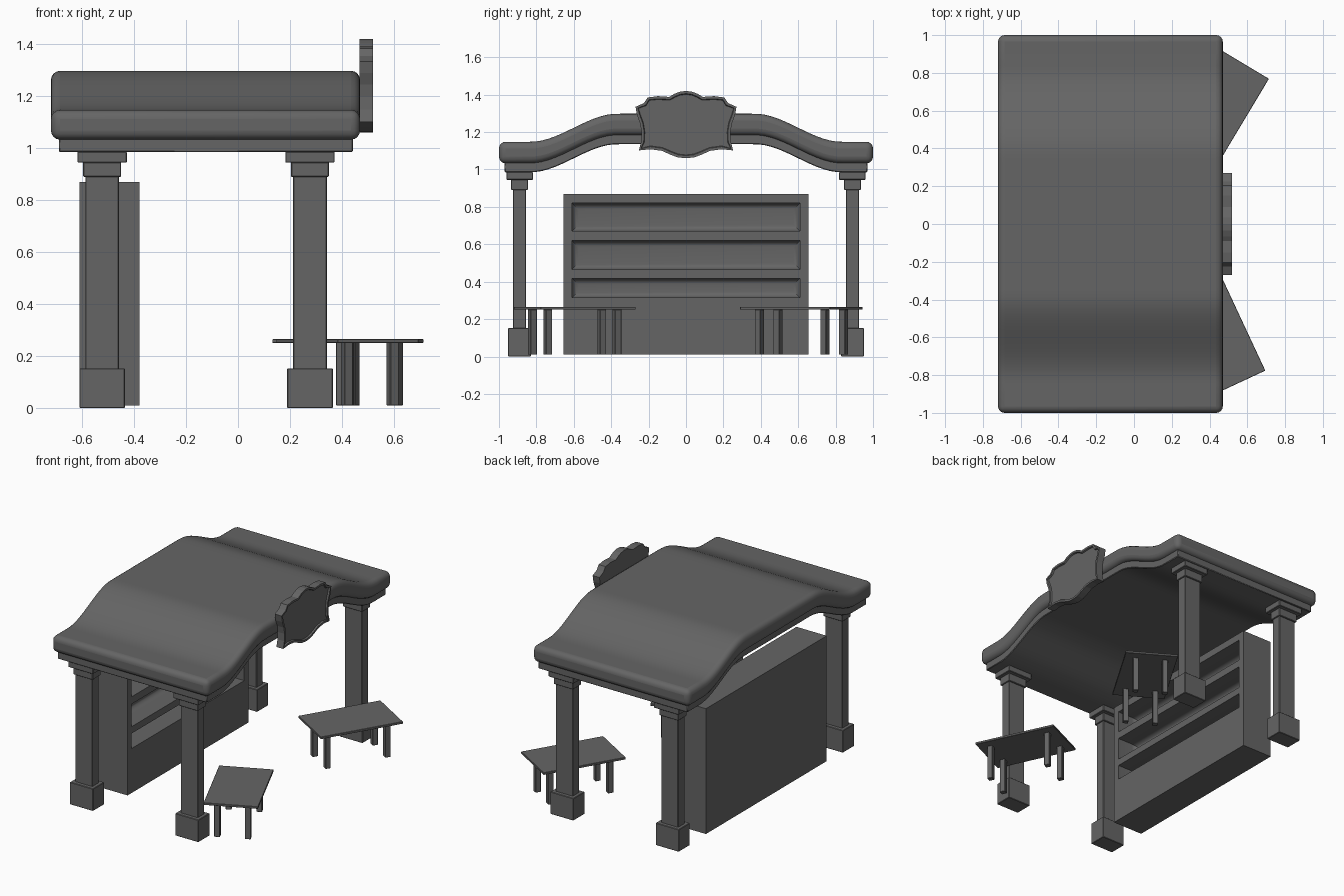
import bpy, bmesh, math
from mathutils import Matrix, Vector

if "Cube" in bpy.data.objects:
    bpy.data.objects.remove(bpy.data.objects["Cube"])

grey = bpy.data.materials.new("dark grey")
grey.diffuse_color = (0.13, 0.13, 0.13, 1)
grey.use_nodes = True
grey.node_tree.nodes["Principled BSDF"].inputs["Base Color"].default_value = grey.diffuse_color


def finish(bm, name, bevel=0, segs=1, smooth=False):
    """Turn a bmesh into a named object with optional edge rounding."""
    bmesh.ops.recalc_face_normals(bm, faces=bm.faces[:])
    me = bpy.data.meshes.new(name)
    bm.to_mesh(me)
    bm.free()
    me.materials.append(grey)
    ob = bpy.data.objects.new(name, me)
    bpy.context.collection.objects.link(ob)
    if bevel:
        m = ob.modifiers.new("rounding", 'BEVEL')
        m.width, m.segments = bevel, segs
        m.limit_method, m.angle_limit = 'ANGLE', math.radians(50)
    if smooth:
        bpy.ops.object.select_all(action='DESELECT')
        ob.select_set(True)
        bpy.context.view_layer.objects.active = ob
        bpy.ops.object.shade_smooth_by_angle(angle=math.radians(35))
    return ob


def add_box(bm, center, size):
    mat = Matrix.Translation(center) @ Matrix.Diagonal((*size, 1))
    bmesh.ops.create_cube(bm, size=1, matrix=mat)


# Arched roof: S-curve height across y, swept along x
def arch(y):
    t = min(max((0.83 - abs(y)) / 0.46, 0), 1)
    return 0.15 * t * t * (3 - 2 * t)


def arched_slab(name, x0, x1, half_y, z0, z1, bevel, segs):
    bm = bmesh.new()
    inner = [-0.84 + 1.68 * i / 48 for i in range(49)]
    rows = []
    for y in [-half_y] + inner + [half_y]:
        h = arch(y)
        rows.append([bm.verts.new((x, y, z + h))
                     for x, z in ((x0, z0), (x1, z0), (x1, z1), (x0, z1))])
    for a, b in zip(rows, rows[1:]):
        for i in range(4):
            j = (i + 1) % 4
            bm.faces.new((a[i], a[j], b[j], b[i]))
    bm.faces.new(rows[0])
    bm.faces.new(rows[-1])
    finish(bm, name, bevel, segs, True)


arched_slab("roof", -0.72, 0.47, 1.0, 1.033, 1.148, 0.035, 4)
arched_slab("roof_trim", -0.69, 0.442, 0.97, 0.985, 1.04, 0.004, 1)

# Four pillars with base and stepped capital
for xn, x in (("back", -0.523), ("front", 0.277)):
    for yn, y in (("left", -0.89), ("right", 0.89)):
        bm = bmesh.new()
        for w, d, z0, z1 in ((0.176, 0.122, 0.0, 0.153), (0.13, 0.07, 0.15, 0.9),
                             (0.146, 0.09, 0.89, 0.947), (0.19, 0.142, 0.945, 0.987)):
            add_box(bm, (x, y, (z0 + z1) / 2), (w, d, z1 - z0))
        finish(bm, f"{xn}_{yn}_pillar", 0.003)

# Shelf cabinet: front grid with three rounded recesses
bm = bmesh.new()
XF, XB, DEPTH, R = -0.38, -0.61, 0.15, 0.035
ys = [-0.655, -0.61, 0.61, 0.655]
zs = [0.01, 0.315, 0.418, 0.465, 0.62, 0.67, 0.82, 0.87]
grid = [[bm.verts.new((XF, y, z)) for y in ys] for z in zs]
for r in range(len(zs) - 1):
    for c in range(3):
        quad = [grid[r][c], grid[r][c + 1], grid[r + 1][c + 1], grid[r + 1][c]]
        if not (c == 1 and r % 2 == 1):
            bm.faces.new(quad)
            continue
        prev = quad
        for k in range(6):  # straight walls, then a quarter-round back edge
            a = math.pi / 2 * k / 5
            ins = R * (1 - math.cos(a))
            x = XF - DEPTH + R * (1 - math.sin(a))
            y0, y1, z0, z1 = ys[1] + ins, ys[2] - ins, zs[r] + ins, zs[r + 1] - ins
            ring = [bm.verts.new((x, *p)) for p in ((y0, z0), (y1, z0), (y1, z1), (y0, z1))]
            for i in range(4):
                j = (i + 1) % 4
                bm.faces.new((prev[i], prev[j], ring[j], ring[i]))
            prev = ring
        bm.faces.new(prev)
outer = [e for e in bm.edges if e.is_boundary]
ext = bmesh.ops.extrude_edge_only(bm, edges=outer)["geom"]
for v in ext:
    if isinstance(v, bmesh.types.BMVert):
        v.co.x = XB
bmesh.ops.holes_fill(bm, edges=[e for e in bm.edges if e.is_boundary], sides=0)
finish(bm, "shelf_cabinet", smooth=True)

# Blank signboard with scalloped outline and raised rim
half = [(0.0, 1.42), (0.035, 1.415), (0.065, 1.403), (0.09, 1.388), (0.15, 1.392),
        (0.205, 1.385), (0.225, 1.355), (0.27, 1.335), (0.262, 1.29), (0.245, 1.245),
        (0.238, 1.2), (0.24, 1.15), (0.252, 1.102), (0.19, 1.108), (0.13, 1.1),
        (0.085, 1.08), (0.045, 1.065), (0.0, 1.06)]
outline = half + [(-y, z) for y, z in half[-2:0:-1]]
bm = bmesh.new()
back = [bm.verts.new((0.468, y, z)) for y, z in outline]
front = [bm.verts.new((0.52, y, z)) for y, z in outline]
n = len(outline)
for i in range(n):
    j = (i + 1) % n
    bm.faces.new((back[i], back[j], front[j], front[i]))
caps = [bm.faces.new(back), bm.faces.new(front)]
bmesh.ops.recalc_face_normals(bm, faces=bm.faces[:])
bmesh.ops.inset_region(bm, faces=[caps[1]], thickness=0.014, depth=0)
bmesh.ops.inset_region(bm, faces=[caps[1]], thickness=0.004, depth=-0.01)
finish(bm, "signboard")

# Two angled display tables
for name, x, y, ang in (("right_table", 0.423, 0.617, 59.1), ("left_table", 0.421, -0.595, 115)):
    bm = bmesh.new()
    add_box(bm, (0, 0, 0.258), (0.56, 0.344, 0.015))
    for sx in (-1, 1):
        for sy in (-1, 1):
            add_box(bm, (sx * 0.204, sy * 0.097, 0.131), (0.036, 0.036, 0.242))
    bm.transform(Matrix.Translation((x, y, 0)) @ Matrix.Rotation(math.radians(ang), 4, 'Z'))
    finish(bm, name, 0.002)
